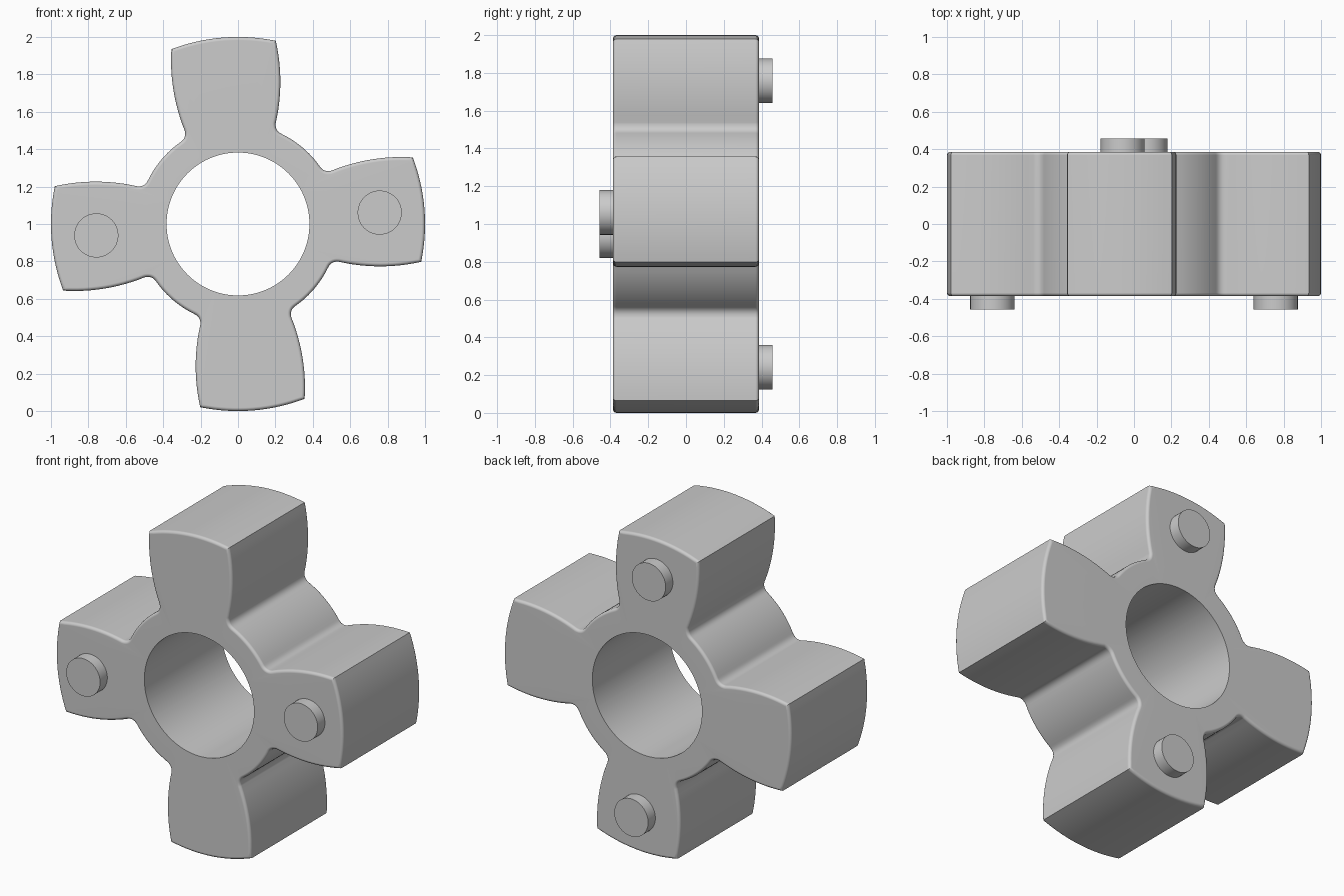
import bpy
import bmesh
from math import sin, cos, pi, radians, atan2, sqrt
from mathutils import Vector, Matrix

cube = bpy.data.objects.get("Cube")
if cube:
    bpy.data.objects.remove(cube, do_unlink=True)

TILT = radians(4.6)
HALF = 0.386          # half thickness of the body
HOLE, HUB = 0.382, 0.535
ROUND, STEPS = 0.018, 4

grey = bpy.data.materials.new("plain grey")
grey.use_nodes = True
colour = (0.6, 0.6, 0.6, 1)
grey.diffuse_color = colour
grey.node_tree.nodes["Principled BSDF"].inputs["Base Color"].default_value = colour


def finish(bm, name):
    """Turn a bmesh into a smooth shaded object with crisp edges."""
    bmesh.ops.recalc_face_normals(bm, faces=bm.faces)
    mesh = bpy.data.meshes.new(name)
    bm.to_mesh(mesh)
    bm.free()
    mesh.materials.append(grey)
    obj = bpy.data.objects.new(name, mesh)
    bpy.context.collection.objects.link(obj)
    bpy.ops.object.select_all(action="DESELECT")
    obj.select_set(True)
    bpy.context.view_layer.objects.active = obj
    bpy.ops.object.shade_smooth_by_angle(angle=radians(30))
    return obj


def polar(r, a):
    return Vector((r * cos(a), r * sin(a)))


def arm_side():
    """One bulging arm flank, from outer corner in to the hub fillet."""
    flank = []
    for i in range(13):
        u = 0.96 - 0.44 * i / 12
        flank.append(Vector((u, sqrt(1 - (u - 0.82) ** 2) - 0.71)))
    start, bend, end = flank[-1], Vector((0.48, 0.237)), polar(HUB, radians(30.5))
    for i in range(1, 9):
        t = i / 8
        flank.append(start * (1 - t) ** 2 + bend * 2 * t * (1 - t) + end * t * t)
    return flank


def spider_outline():
    """Closed outline of four arms round the hub."""
    side = arm_side()
    corner = atan2(side[0].y, side[0].x)
    arm = [Vector((p.x, -p.y)) for p in reversed(side)]
    arm += [polar(1, corner * (i / 8 - 1)) for i in range(1, 16)]
    arm += side
    arm += [polar(HUB, radians(30.5 + 29 * i / 12)) for i in range(1, 12)]
    return [Matrix.Rotation(TILT + k * pi / 2, 2) @ p for k in range(4) for p in arm]


def inset(points, d):
    """Move the outline inward by d with mitred corners."""
    out = []
    for i, p in enumerate(points):
        a = (p - points[i - 1]).normalized()
        b = (points[(i + 1) % len(points)] - p).normalized()
        na, nb = Vector((-a.y, a.x)), Vector((-b.y, b.x))
        out.append(p + (na + nb) * d / (1 + na.dot(nb)))
    return out


# Body: rings lofted from hole, over the rounded rim, and back to the hole
outline = spider_outline()
rim = []
for i in range(STEPS + 1):
    a = pi / 2 * i / STEPS
    rim.append((inset(outline, ROUND * (1 - sin(a))), HALF - ROUND * (1 - cos(a))))
hole = [polar(HOLE, atan2(p.y, p.x)) for p in rim[0][0]]
half = [(hole, HALF)] + rim
rings = [(pts, -y) for pts, y in half] + list(reversed(half))

bm = bmesh.new()
loops = [[bm.verts.new((p.x, y, 1 + p.y)) for p in pts] for pts, y in rings]
n = len(outline)
for r, ring in enumerate(loops):
    after = loops[(r + 1) % len(loops)]
    for i in range(n):
        j = (i + 1) % n
        bm.faces.new((ring[i], ring[j], after[j], after[i]))
body = finish(bm, "spider_body")
weighted = body.modifiers.new("flat caps", "WEIGHTED_NORMAL")
weighted.keep_sharp = True

# Spacer pegs: two on the front, two on the back
names = ["left_front_peg", "top_back_peg", "right_front_peg", "bottom_back_peg"]
for k, name in enumerate(names):
    spot = polar(0.76, TILT + k * pi / 2)
    facing = 1 if k % 2 else -1
    bm = bmesh.new()
    place = Matrix.Translation((spot.x, facing * 0.415, 1 + spot.y)) @ Matrix.Rotation(pi / 2, 4, "X")
    bmesh.ops.create_cone(bm, cap_ends=True, segments=48, radius1=0.118,
                          radius2=0.118, depth=0.086, matrix=place)
    finish(bm, name)
